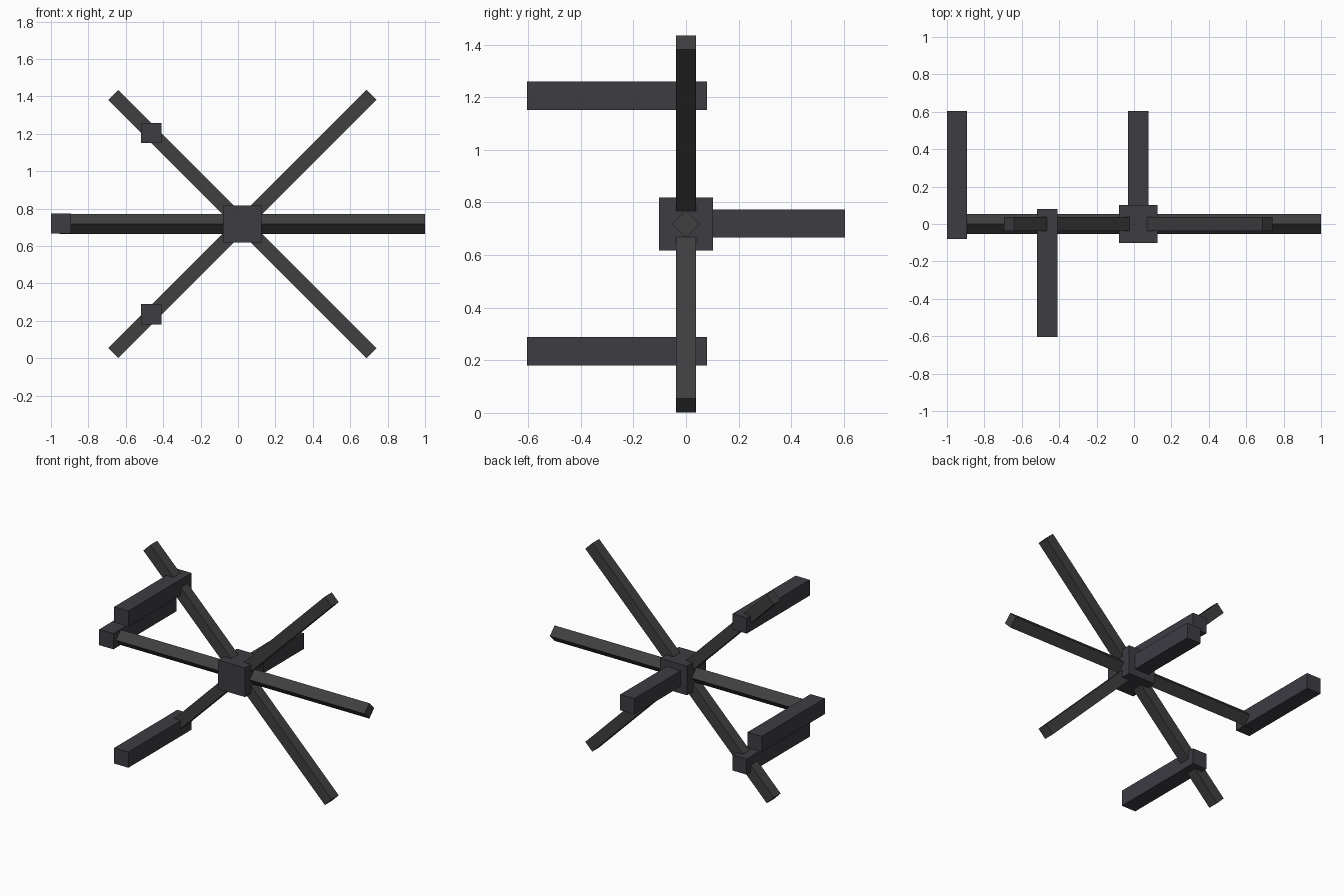
import bpy
import math

default = bpy.data.objects.get("Cube")
if default:
    bpy.data.objects.remove(default, do_unlink=True)


def make_material(name, rgb):
    mat = bpy.data.materials.new(name)
    mat.use_nodes = True
    color = (*rgb, 1.0)
    mat.diffuse_color = color
    mat.node_tree.nodes["Principled BSDF"].inputs["Base Color"].default_value = color
    return mat


bar_gray = make_material("dark gray", (0.05, 0.05, 0.053))
block_gray = make_material("dark violet gray", (0.047, 0.045, 0.055))


def box(name, center, size, mat, rotation=(0, 0, 0)):
    bpy.ops.mesh.primitive_cube_add(size=1, location=center, rotation=rotation)
    obj = bpy.context.object
    obj.name = name
    obj.scale = size
    bpy.ops.object.transform_apply(location=False, rotation=True, scale=True)
    obj.data.materials.append(mat)
    return obj


HUB_X, HUB_Z = 0.023, 0.718
BAR_LENGTH, BAR_WIDTH = 1.953, 0.075
PEG_WIDTH, PEG_FRONT, PEG_BACK = 0.108, -0.08, 0.605
hub_center = (HUB_X, 0, HUB_Z)

# Central hub
box("hub", hub_center, (0.204, 0.204, 0.2), block_gray)

# Three crossing bars: a horizontal one turned on edge and two diagonals
bar_size = (BAR_LENGTH, BAR_WIDTH, BAR_WIDTH)
turn = math.radians(45)
box("horizontal_bar", hub_center, bar_size, bar_gray, (turn, 0, 0))
box("falling_diagonal_bar", hub_center, bar_size, bar_gray, (0, turn, 0))
box("rising_diagonal_bar", hub_center, bar_size, bar_gray, (0, -turn, 0))


# Pegs along y: side is 1 for pegs reaching back, -1 for pegs reaching forward
def peg(name, x, z, side):
    middle = side * (PEG_FRONT + PEG_BACK) / 2
    box(name, (x, middle, z), (PEG_WIDTH, PEG_BACK - PEG_FRONT, PEG_WIDTH), block_gray)


peg("center_back_peg", HUB_X, HUB_Z + 0.002, 1)
peg("right_end_back_peg", -0.946, HUB_Z + 0.002, 1)
for name, sign in (("upper", 1), ("lower", -1)):
    peg(name + "_front_peg", -0.464, HUB_Z + 0.002 + sign * 0.485, -1)
